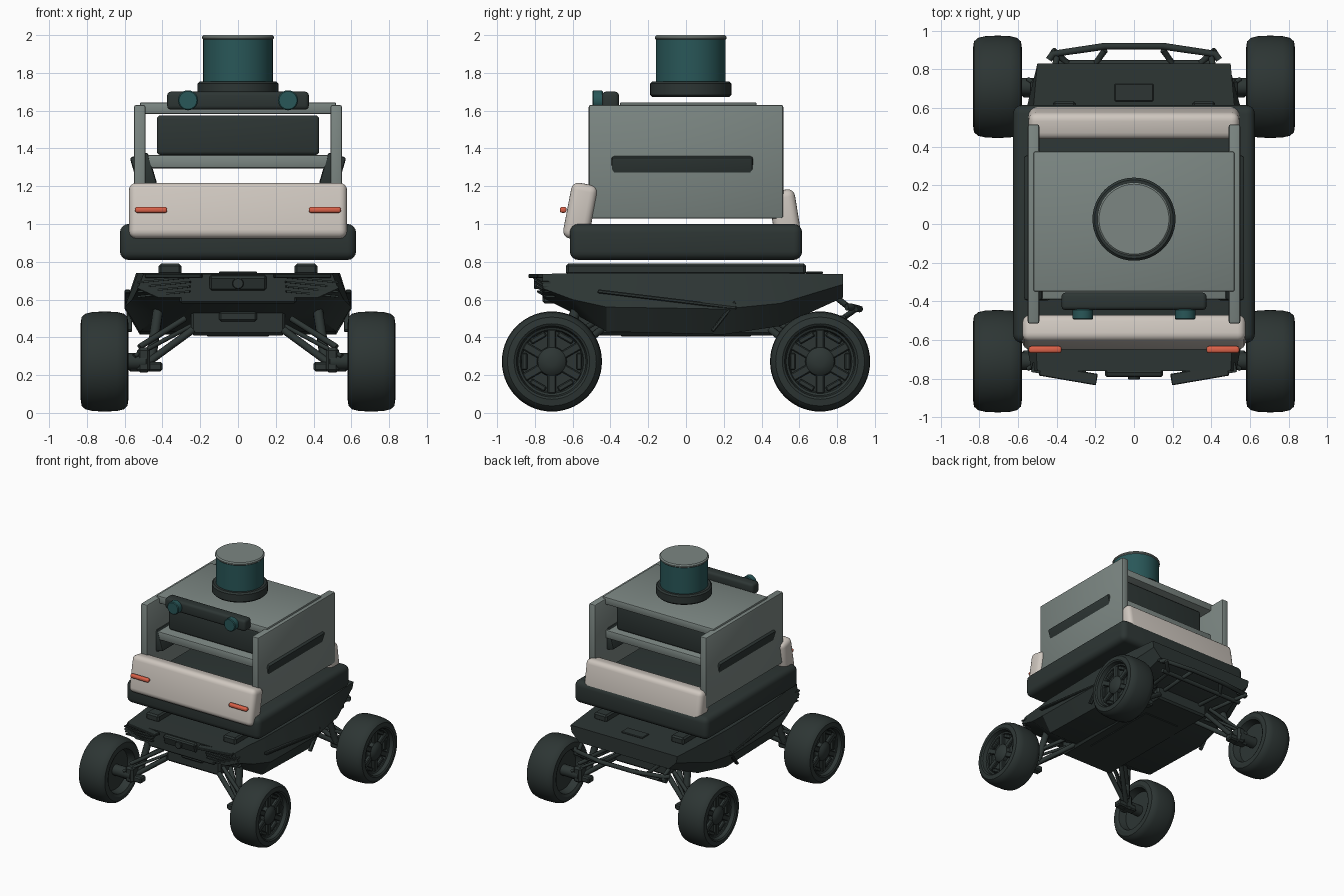
import bpy, bmesh, math
from mathutils import Matrix, Euler, Vector

cube = bpy.data.objects.get("Cube")
if cube:
    bpy.data.objects.remove(cube, do_unlink=True)


def material(name, rgb):
    m = bpy.data.materials.new(name)
    m.use_nodes = True
    m.diffuse_color = (*rgb, 1)
    m.node_tree.nodes["Principled BSDF"].inputs["Base Color"].default_value = (*rgb, 1)
    return m


DARK = material("charcoal", (0.026, 0.036, 0.034))
GREY = material("sage grey", (0.2, 0.24, 0.225))
CREAM = material("warm cream", (0.62, 0.57, 0.52))
TEAL = material("deep teal", (0.022, 0.095, 0.098))
ORANGE = material("signal orange", (0.7, 0.12, 0.065))
parts = []


def finish(bm, name, mat):
    bmesh.ops.recalc_face_normals(bm, faces=bm.faces[:])
    mesh = bpy.data.meshes.new(name)
    bm.to_mesh(mesh)
    bm.free()
    mesh.materials.append(mat)
    ob = bpy.data.objects.new(name, mesh)
    bpy.context.collection.objects.link(ob)
    parts.append(ob)
    return ob


def box(name, loc, size, mat, bevel=0.0, rot=(0, 0, 0), seg=3):
    bm = bmesh.new()
    bmesh.ops.create_cube(bm, size=1)
    bmesh.ops.scale(bm, vec=size, verts=bm.verts[:])
    if bevel:
        bmesh.ops.bevel(bm, geom=bm.edges[:], offset=bevel, segments=seg,
                        profile=0.5, affect='EDGES')
    bm.transform(Matrix.Translation(loc) @ Euler(rot).to_matrix().to_4x4())
    return finish(bm, name, mat)


def lathe(name, profile, loc, axis, mat, n=48):
    """Revolve (radius, height) points about the axis direction."""
    bm = bmesh.new()
    rings = []
    for r, h in profile:
        if r == 0:
            rings.append([bm.verts.new((0, 0, h))])
        else:
            rings.append([bm.verts.new((r * math.cos(i * math.tau / n),
                                        r * math.sin(i * math.tau / n), h)) for i in range(n)])
    for a, b in zip(rings, rings[1:]):
        for i in range(n):
            j = (i + 1) % n
            if len(a) == 1:
                bm.faces.new((a[0], b[i], b[j]))
            elif len(b) == 1:
                bm.faces.new((a[i], a[j], b[0]))
            else:
                bm.faces.new((a[i], a[j], b[j], b[i]))
    turn = Vector((0, 0, 1)).rotation_difference(Vector(axis)).to_matrix().to_4x4()
    bm.transform(Matrix.Translation(loc) @ turn)
    return finish(bm, name, mat)


def drum(name, r, z0, z1, loc, axis, mat, bevel=0.01, n=48):
    prof = [(0, z0), (r - bevel, z0), (r, z0 + bevel), (r, z1 - bevel), (r - bevel, z1), (0, z1)]
    return lathe(name, prof, loc, axis, mat, n)


def tube(name, points, radius, mat=DARK):
    cu = bpy.data.curves.new(name, 'CURVE')
    cu.dimensions = '3D'
    cu.bevel_depth = radius
    cu.bevel_resolution = 2
    cu.use_fill_caps = True
    sp = cu.splines.new('POLY')
    sp.points.add(len(points) - 1)
    for p, co in zip(sp.points, points):
        p.co = (*co, 1)
    cu.materials.append(mat)
    ob = bpy.data.objects.new(name, cu)
    bpy.context.collection.objects.link(ob)


# Chassis hull: sections along y, each with top, waist and bottom corners
def hull(name, sections):
    bm = bmesh.new()
    rings = []
    for y, xt, zt, xm, zm, xb, zb in sections:
        half = [(xt, zt), (xm, zm), (xb, zb)]
        loop = half + [(-x, z) for x, z in reversed(half)]
        rings.append([bm.verts.new((x, y, z)) for x, z in loop])
    for a, b in zip(rings, rings[1:]):
        for i in range(6):
            j = (i + 1) % 6
            bm.faces.new((a[i], a[j], b[j], b[i]))
    bm.faces.new(rings[0])
    bm.faces.new(rings[-1])
    return finish(bm, name, DARK)


hull("chassis_hull", [
    (-0.76, 0.50, 0.735, 0.53, 0.66, 0.42, 0.61),
    (-0.60, 0.51, 0.74, 0.56, 0.60, 0.40, 0.53),
    (-0.42, 0.53, 0.74, 0.60, 0.56, 0.52, 0.43),
    (0.20, 0.54, 0.74, 0.60, 0.55, 0.52, 0.415),
    (0.50, 0.53, 0.74, 0.58, 0.58, 0.46, 0.46),
    (0.83, 0.50, 0.735, 0.49, 0.68, 0.42, 0.61)])
box("belly_tub", (0, 0, 0.485), (0.50, 1.2, 0.15), DARK, 0.015, seg=1)
box("skid_plate", (0, 0.0, 0.415), (0.34, 0.7, 0.02), DARK, 0.008, seg=1)

# Nose, grille and tail details
box("nose_plate", (0, -0.765, 0.69), (0.3, 0.04, 0.08), DARK, 0.01, (0.3, 0, 0), 1)
drum("nose_badge", 0.03, 0, 0.02, (0, -0.785, 0.685), (0, -1, 0), DARK, 0.004, 24)
box("lower_nose_bar", (0, -0.72, 0.6), (0.62, 0.08, 0.04), DARK, 0.01, seg=1)
box("tow_panel", (0, -0.605, 0.51), (0.2, 0.03, 0.05), DARK, 0.01, seg=1)
box("tail_hatch", (0, 0.68, 0.742), (0.2, 0.09, 0.012), DARK, 0.004, seg=1)
for s in (1, -1):
    box("nose_cheek", (s * 0.34, -0.78, 0.725), (0.3, 0.06, 0.02), DARK, 0.004, (0, 0, s * 0.17), 1)
    for i in range(4):
        box("grille_slat", (s * 0.39, -0.765 + i * 0.008, 0.705 - i * 0.025),
            (0.28, 0.05, 0.01), DARK, rot=(0, s * 0.1, s * 0.17))
    box("side_crease", (s * 0.585, -0.1, 0.6), (0.03, 0.74, 0.02), DARK, 0.005, (-0.12, 0, 0), 1)
    box("side_fin", (s * 0.575, 0.2, 0.51), (0.03, 0.2, 0.02), DARK, 0.005, (0.9, 0, 0), 1)
    box("mount_rail", (s * 0.36, 0, 0.76), (0.12, 1.27, 0.06), DARK, 0.012, seg=1)

# Rear bumper frame
upper = [(-0.44, 0.85, 0.56), (-0.42, 0.88, 0.56), (-0.15, 0.92, 0.55),
         (0.15, 0.92, 0.55), (0.42, 0.88, 0.56), (0.44, 0.85, 0.56)]
tube("rear_bumper_upper", upper, 0.018)
tube("rear_bumper_lower", [(-0.4, 0.83, 0.5), (0.4, 0.83, 0.5)], 0.018)
for s in (1, -1):
    for x0, x1 in ((0.15, 0.2), (0.42, 0.34)):
        tube("bumper_strut", [(s * x0, 0.9, 0.55), (s * x1, 0.83, 0.5), (s * x1 * 0.9, 0.58, 0.5)], 0.016)
    tube("bumper_brace", [(s * 0.4, 0.86, 0.56), (s * 0.42, 0.76, 0.64)], 0.016)

# Wheels and suspension
TYRE = [(0, 0.07), (0.165, 0.07), (0.18, 0.01), (0.2, 0.0), (0.235, 0.005), (0.253, 0.025),
        (0.262, 0.06), (0.265, 0.125), (0.262, 0.19), (0.253, 0.228), (0.235, 0.248),
        (0.2, 0.253), (0.188, 0.245), (0.18, 0.215), (0.168, 0.21), (0.16, 0.185), (0, 0.185)]
HUB = [(0, 0.18), (0.08, 0.18), (0.075, 0.215), (0.055, 0.232), (0.025, 0.24), (0, 0.241)]
for sx in (1, -1):
    for sy in (1, -1):
        out = (sx, 0, 0)
        base = Vector((sx * 0.58, sy * 0.71, 0.272))
        lathe("tyre", TYRE, base, out, DARK, 56)
        lathe("hub_cap", HUB, base, out, DARK, 32)
        for k in range(6):
            a = k * math.tau / 6
            ray = Vector((0, -math.sin(a), math.cos(a)))
            box("wheel_spoke", base + Vector((sx * 0.2, 0, 0)) + ray * 0.115,
                (0.03, 0.045, 0.11), DARK, 0.006, (a, 0, 0), 1)
            b = a + math.tau / 12
            ray = Vector((0, -math.sin(b), math.cos(b)))
            box("rim_block", base + Vector((sx * 0.195, 0, 0)) + ray * 0.145,
                (0.03, 0.09, 0.03), DARK, 0.006, (b, 0, 0), 1)

        def at(x, y, z):
            return (sx * x, sy * y, z)
        drum("axle_stub", 0.045, 0, 0.19, at(0.48, 0.71, 0.272), out, DARK, 0.008, 20)
        box("knuckle", at(0.5, 0.7, 0.28), (0.07, 0.1, 0.13), DARK, 0.015, seg=1)
        box("lower_link_end", at(0.49, 0.69, 0.245), (0.18, 0.07, 0.05), DARK, 0.01, seg=1)
        for y in (0.45, 0.6):
            tube("lower_arm", [at(0.24, y, 0.44), at(0.5, 0.69, 0.25)], 0.02)
            tube("upper_arm", [at(0.28, y, 0.5), at(0.52, 0.69, 0.35)], 0.016)
        tube("shock_absorber", [at(0.46, 0.65, 0.29), at(0.42, 0.58, 0.56)], 0.028)
        tube("steering_rod", [at(0.25, 0.55, 0.46), at(0.55, 0.75, 0.3)], 0.012)

# Cargo tray and sloping end panels
box("cargo_tray", (0, 0, 0.905), (1.25, 1.23, 0.19), DARK, 0.045, seg=4)
box("front_panel", (0, -0.56, 1.065), (1.155, 0.14, 0.3), CREAM, 0.04, (-0.19, 0, 0), 4)
box("rear_panel", (0, 0.525, 1.035), (1.09, 0.14, 0.29), CREAM, 0.04, (0.16, 0, 0), 4)
for s in (1, -1):
    box("marker_light", (s * 0.46, -0.65, 1.075), (0.17, 0.035, 0.032), ORANGE, 0.012)

# Cabin: side walls, roof, shelf and equipment box
for s in (1, -1):
    box("side_wall", (s * 0.52, 0, 1.33), (0.06, 1.03, 0.6), GREY, 0.01, seg=2)
    box("side_vent", (s * 0.5, -0.02, 1.28), (0.1, 0.75, 0.18), DARK, 0.015, (0, s * 0.29, 0), 2)
box("roof", (0, 0.012, 1.613), (1.04, 0.725, 0.063), GREY, 0.01, seg=2)
box("shelf", (0, -0.01, 1.33), (1.0, 0.76, 0.07), GREY, 0.01, seg=2)
box("equipment_box", (0, 0.0, 1.47), (0.86, 0.64, 0.21), DARK, 0.02)

# Light bar and spotlights
box("light_bar", (0, -0.4, 1.653), (0.75, 0.09, 0.095), DARK, 0.02)
for s in (1, -1):
    drum("spotlight", 0.053, 0, 0.055, (s * 0.265, -0.44, 1.655), (0, -1, 0), TEAL, 0.006, 32)

# Rooftop scanner
drum("scanner_base", 0.215, 1.672, 1.755, (0, 0.025, 0), (0, 0, 1), DARK, 0.012)
drum("scanner_drum", 0.184, 1.75, 1.98, (0, 0.025, 0), (0, 0, 1), TEAL, 0.004)
drum("scanner_cap", 0.19, 1.973, 2.0, (0, 0.025, 0), (0, 0, 1), GREY, 0.009)

# Smooth rounded areas and keep hard edges crisp
bpy.ops.object.select_all(action='DESELECT')
for ob in parts:
    ob.select_set(True)
bpy.context.view_layer.objects.active = parts[0]
bpy.ops.object.shade_smooth_by_angle(angle=math.radians(32))
